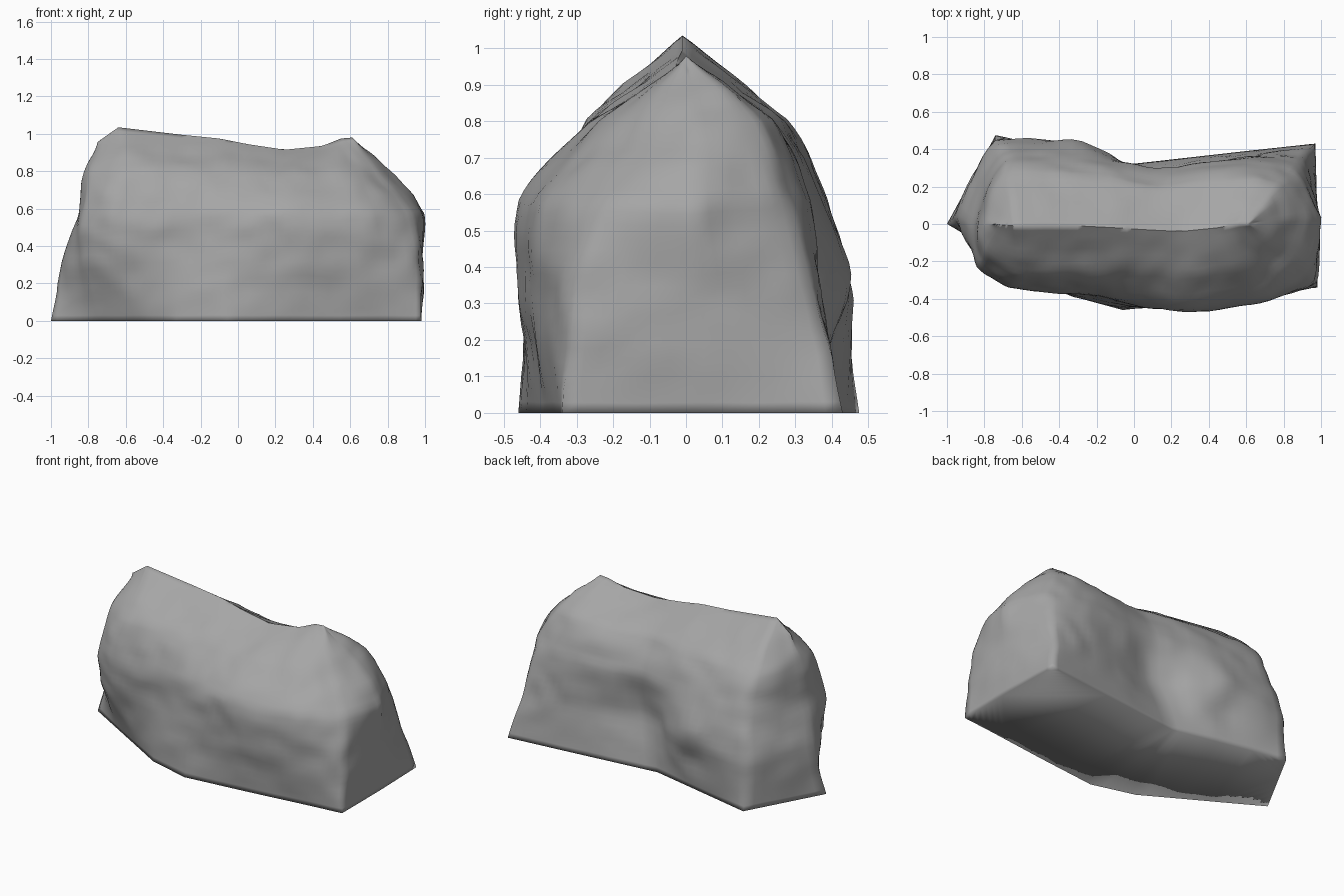
import bpy, bmesh, math
from mathutils import Vector, noise

if "Cube" in bpy.data.objects:
    bpy.data.objects.remove(bpy.data.objects["Cube"])

# Plan outlines, counter-clockwise from the left tip: left, front, right, back
base = [(-1, 0), (-.75, -.145), (-.55, -.26), (-.335, -.385), (-.06, -.46), (.35, -.415), (.75, -.365),
        (.98, -.34), (.98, .05), (.97, .43), (.6, .39), (-.02, .32), (-.3, .38), (-.74, .475)]
waist = [(-.935, .05), (-.84, -.21), (-.64, -.32), (-.3, -.38), (-.03, -.45), (.33, -.455), (.74, -.4),
         (.97, -.31), (.985, .05), (.91, .36), (.6, .36), (.08, .28), (-.27, .435), (-.74, .44)]
shoulder = [(-.85, .0), (-.83, -.22), (-.66, -.335), (-.3, -.37), (0, -.42), (.3, -.455), (.7, -.39),
            (.92, -.24), (.995, .03), (.86, .28), (.6, .35), (.12, .30), (-.28, .37), (-.7, .365)]
upper = [(-.81, 0), (-.79, -.15), (-.61, -.27), (-.3, -.26), (0, -.26), (.3, -.27), (.6, -.22),
         (.75, -.12), (.815, .03), (.77, .2), (.57, .24), (.12, .2), (-.28, .26), (-.68, .27)]
ridge_x = [-.75, -.72, -.64, -.3, 0, .28, .5, .6, .64, .6, .5, .12, -.3, -.64]
ridge = [(-.76, 0, .95), (-.64, -.01, 1.035), (-.3, -.01, .995), (-.1, -.02, .975), (.05, -.03, .945),
         (.25, -.04, .915), (.45, -.02, .935), (.55, 0, .975), (.61, 0, .98), (.7, .02, .88)]
# Hollows on the back: centre, radius, push
hollows = [((-.33, .42, .2), .13, -.035), ((.15, .3, .4), .14, -.025), ((-.3, .42, .43), .12, .02)]
SIDE, RISE = 8, 8


def ridge_point(x):
    for a, b in zip(ridge, ridge[1:]):
        if x <= b[0]:
            return Vector(a).lerp(Vector(b), (x - a[0]) / (b[0] - a[0]))
    return Vector(ridge[-1])


def spline(p, q, r, s, t):
    return .5 * (2 * q + (r - p) * t + (2 * p - 5 * q + 4 * r - s) * t * t
                 + (3 * q - p - 3 * r + s) * t ** 3)


def around(points, straight=False):
    pts, out, n = [Vector(p) for p in points], [], len(points)
    for i in range(n):
        for k in range(SIDE):
            t = k / SIDE
            c = spline(pts[i - 1], pts[i], pts[(i + 1) % n], pts[(i + 2) % n], t)
            l = pts[i].lerp(pts[(i + 1) % n], t)
            out.append(l if straight else c.lerp(l, .4))
    return out


# Rings from the straight-edged base up to the ridge line
rings = [around([(x, y, z) for x, y in o], z == 0)
         for o, z in ((base, 0), (waist, .31), (shoulder, .58), (upper, .8))]
xs = around([(x, 0, 0) for x in ridge_x], True)
rings.append([ridge_point(v.x) for v in xs])

rows = []
for i in range(4):
    a, b, c, d = (rings[max(0, min(4, j))] for j in (i - 1, i, i + 1, i + 2))
    for k in range(RISE):
        t = k / RISE
        rows.append([spline(p, q, r, s, t).lerp(q.lerp(r, t), .35)
                     for p, q, r, s in zip(a, b, c, d)])
rows.append(rings[-1])


# Weathered bumps and hollows, fading out at the base and the ridge
def weather(v, fade):
    broad = noise.noise_vector(v * 3.2 + Vector((4, 1, 7))) * .014
    fine = noise.noise_vector(v * 9 + Vector((2, 8, 3))) * .01
    dent = sum(p * math.exp(-((v - Vector(c)).length / r) ** 2) for c, r, p in hollows)
    return v + (broad + fine + Vector((0, dent, 0))) * fade


bm = bmesh.new()
last = len(rows) - 1
grid = [[bm.verts.new(weather(v, min(1, j / 5, (last - j) / 5))) for v in row]
        for j, row in enumerate(rows)]
n = len(grid[0])
for lo, hi in zip(grid, grid[1:]):
    for i in range(n):
        bm.faces.new((lo[i], lo[(i + 1) % n], hi[(i + 1) % n], hi[i]))
bottom = bm.faces.new(list(reversed(grid[0])))
bmesh.ops.triangulate(bm, faces=[bottom])
bmesh.ops.remove_doubles(bm, verts=bm.verts, dist=.002)
bmesh.ops.recalc_face_normals(bm, faces=bm.faces)
for f in bm.faces:
    f.smooth = True

mesh = bpy.data.meshes.new("rock")
bm.to_mesh(mesh)
bm.free()

# Dull stone grey
stone = bpy.data.materials.new("stone")
stone.diffuse_color = (.38, .38, .38, 1)
stone.use_nodes = True
stone.node_tree.nodes["Principled BSDF"].inputs["Base Color"].default_value = stone.diffuse_color
mesh.materials.append(stone)
rock = bpy.data.objects.new("rock", mesh)
bpy.context.collection.objects.link(rock)
